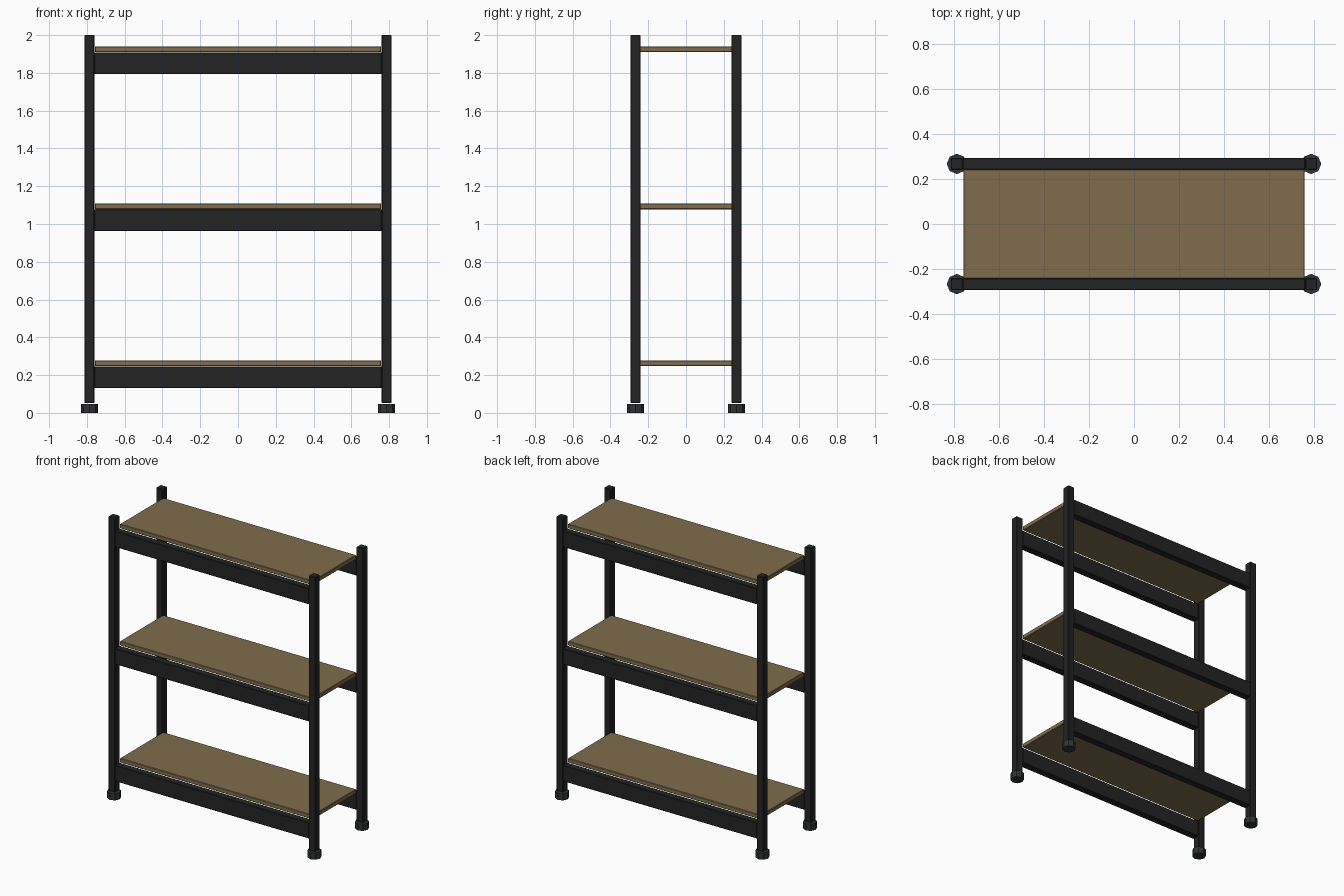
import bpy, bmesh
from mathutils import Matrix

if "Cube" in bpy.data.objects:
    bpy.data.objects.remove(bpy.data.objects["Cube"])


def material(name, rgb):
    m = bpy.data.materials.new(name)
    m.diffuse_color = (*rgb, 1.0)
    m.use_nodes = True
    m.node_tree.nodes["Principled BSDF"].inputs["Base Color"].default_value = m.diffuse_color
    return m


BLACK = material("black metal", (0.017, 0.017, 0.017))
RUBBER = material("dark rubber", (0.028, 0.034, 0.034))
BOARD = material("brown board", (0.21, 0.152, 0.074))


def finish(name, bm, mat):
    mesh = bpy.data.meshes.new(name)
    bm.to_mesh(mesh)
    bm.free()
    mesh.materials.append(mat)
    obj = bpy.data.objects.new(name, mesh)
    bpy.context.collection.objects.link(obj)
    return obj


def box(name, lo, hi, mat, bevel=0.0):
    bm = bmesh.new()
    bmesh.ops.create_cube(bm, size=1.0)
    for v in bm.verts:
        v.co = [lo[i] if v.co[i] < 0 else hi[i] for i in range(3)]
    if bevel:
        bmesh.ops.bevel(bm, geom=bm.edges[:], offset=bevel, segments=1,
                        affect='EDGES', profile=0.5)
    return finish(name, bm, mat)


PX, PY = 0.787, 0.267     # post centres
H = 0.026                 # half width of a post

# Corner posts with octagonal feet
for sx, xn in ((-1, "left"), (1, "right")):
    for sy, yn in ((-1, "front"), (1, "back")):
        x, y = sx * PX, sy * PY
        box(f"{yn}_{xn}_post", (x - H, y - H, 0.052), (x + H, y + H, 2.0), BLACK, 0.003)
        bm = bmesh.new()
        bmesh.ops.create_cone(bm, cap_ends=True, segments=8, radius1=0.045, radius2=0.045,
                              depth=0.048, matrix=Matrix.Translation((x, y, 0.024)))
        finish(f"{yn}_{xn}_foot", bm, RUBBER)

# Three tiers: front and back beams with a board on top
for z, tier in ((0.245, "bottom"), (1.076, "middle"), (1.908, "top")):
    for sy, yn in ((-1, "front"), (1, "back")):
        y = sy * PY
        box(f"{tier}_{yn}_beam", (-PX + H, y - H, z - 0.113), (PX - H, y + H, z), BLACK, 0.003)
    box(f"{tier}_shelf", (-0.758, -0.243, z + 0.002), (0.758, 0.243, z + 0.033), BOARD, 0.003)
